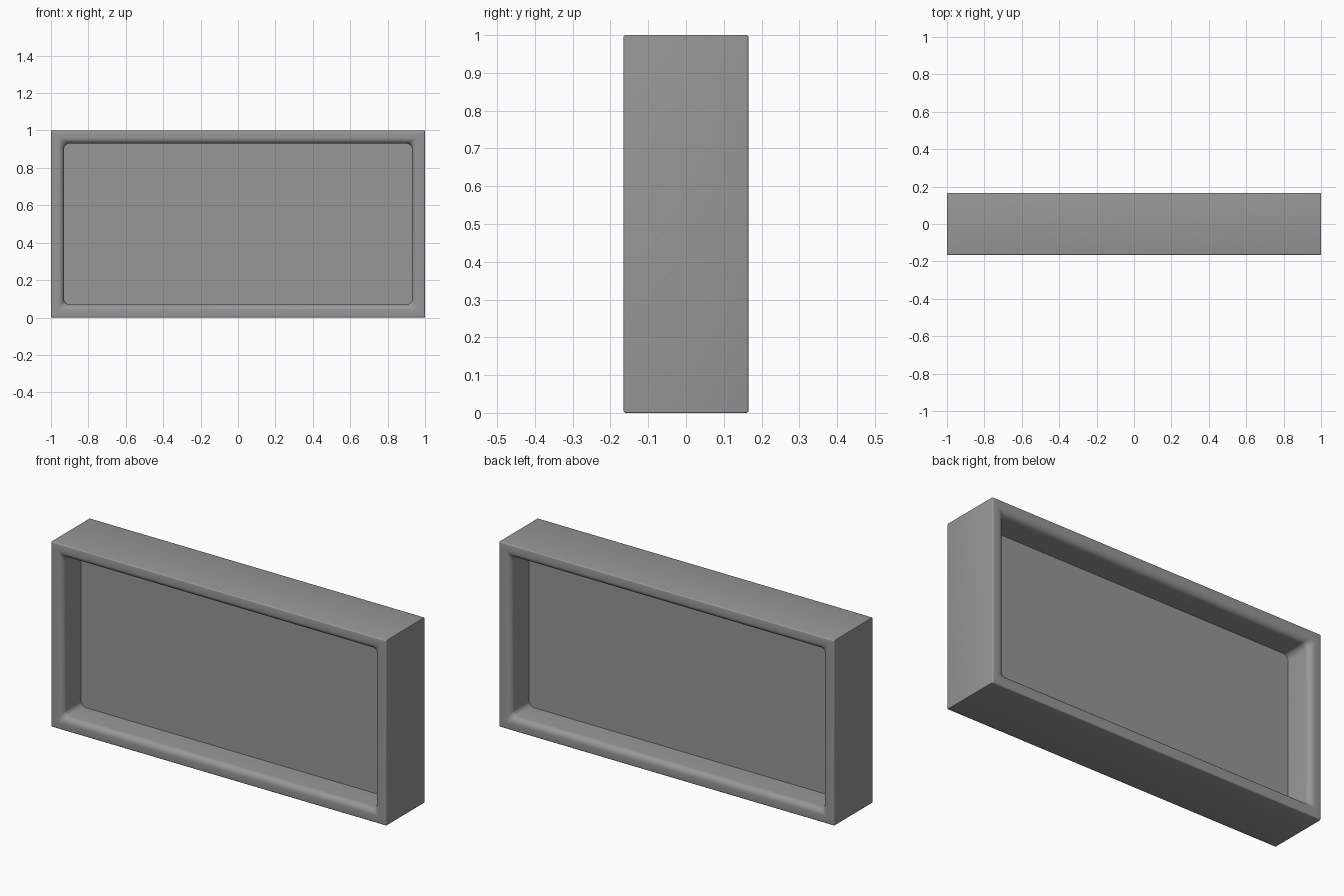
import bpy, bmesh, math

if "Cube" in bpy.data.objects:
    bpy.data.objects.remove(bpy.data.objects["Cube"])

HALF_X, HALF_Y, HEIGHT = 1.0, 0.166, 1.0
RIM = 0.07           # frame width seen from the front
SEG = 6              # segments per rounded corner

grey = bpy.data.materials.new("dark_grey")
grey.diffuse_color = (0.31, 0.31, 0.31, 1)
grey.use_nodes = True
grey.node_tree.nodes["Principled BSDF"].inputs["Base Color"].default_value = grey.diffuse_color


def rounded_loop(bm, inset, y, r):
    """Ring of vertices: rounded rectangle in the xz plane."""
    hx, hz = HALF_X - inset - r, HEIGHT / 2 - inset - r
    ring = []
    for q, (sx, sz) in enumerate([(1, 1), (-1, 1), (-1, -1), (1, -1)]):
        for i in range(SEG + 1):
            a = (q + i / SEG) * math.pi / 2
            ring.append(bm.verts.new((sx * hx + r * math.cos(a), y,
                                      HEIGHT / 2 + sz * hz + r * math.sin(a))))
    return ring


def bridge(bm, a, b):
    n = len(a)
    for i in range(n):
        bm.faces.new((a[i], a[(i + 1) % n], b[(i + 1) % n], b[i]))


def finish(bm, name):
    bmesh.ops.recalc_face_normals(bm, faces=bm.faces)
    mesh = bpy.data.meshes.new(name)
    bm.to_mesh(mesh)
    bm.free()
    mesh.materials.append(grey)
    ob = bpy.data.objects.new(name, mesh)
    bpy.context.collection.objects.link(ob)
    bpy.ops.object.select_all(action='DESELECT')
    ob.select_set(True)
    bpy.context.view_layer.objects.active = ob
    bpy.ops.object.shade_smooth_by_angle(angle=math.radians(40))
    return ob


# Frame: half profile (inset, depth, corner radius) from inner wall to outer edge
R_IN, R_OUT = 0.032, 0.007
half = [(RIM, 0.0, 0.03)]
for i in range(9):
    a = i / 8 * math.pi / 2
    half.append((RIM - R_IN + R_IN * math.cos(a),
                 HALF_Y - R_IN + R_IN * math.sin(a), 0.03 - 0.018 * i / 8))
for i in range(5):
    a = i / 4 * math.pi / 2
    half.append((R_OUT - R_OUT * math.sin(a),
                 HALF_Y - R_OUT + R_OUT * math.cos(a), 0.006 - 0.003 * i / 4))
# Mirror the half profile front to back
profile = half + [(i, -y, r) for i, y, r in reversed(half[1:])]

bm = bmesh.new()
rings = [rounded_loop(bm, *p) for p in profile]
for k in range(len(rings)):
    bridge(bm, rings[k], rings[(k + 1) % len(rings)])
finish(bm, "frame")

# Thin panel in the middle of the frame depth, tucked into the frame
bm = bmesh.new()
front = rounded_loop(bm, RIM - 0.01, -0.01, 0.03)
back = rounded_loop(bm, RIM - 0.01, 0.01, 0.03)
bridge(bm, front, back)
bm.faces.new(front)
bm.faces.new(back)
finish(bm, "panel")
